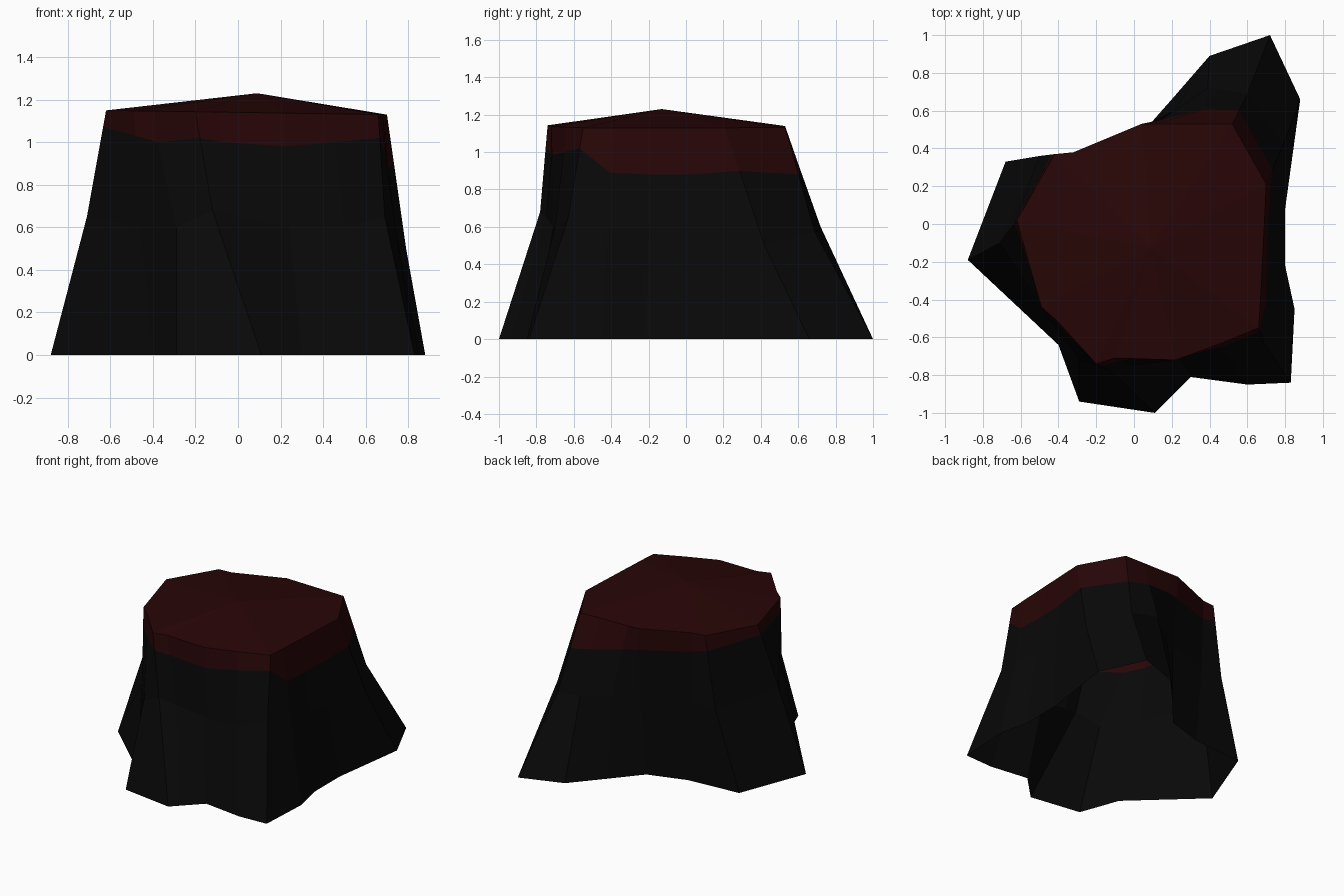
import bpy
import bmesh
from mathutils import Vector

default_cube = bpy.data.objects.get("Cube")
if default_cube:
    bpy.data.objects.remove(default_cube, do_unlink=True)


def make_material(name, colour):
    material = bpy.data.materials.new(name)
    material.use_nodes = True
    rgba = (*colour, 1.0)
    material.diffuse_color = rgba
    material.node_tree.nodes["Principled BSDF"].inputs["Base Color"].default_value = rgba
    return material


bark = make_material("charred bark", (0.0025, 0.0025, 0.0025))
wood = make_material("dark red wood", (0.021, 0.0017, 0.002))
BARK_SLOT, WOOD_SLOT = range(2)

# Bark ridges and valleys around the stump:
# foot (x, y), knee (x, y, z), rim (x, y), height where the wood band ends
RIDGES = [
    ((0.72, 1.0), (0.6, 0.69, 0.57), (0.52, 0.53), 0.88),
    ((0.4, 0.89), (0.39, 0.72, 0.6), (0.36, 0.53), 0.92),
    ((0.2, 0.66), (0.21, 0.6, 0.6), (0.12, 0.53), 0.96),
    ((0.02, 0.45), (0.05, 0.49, 0.6), (0.04, 0.53), 0.97),
    ((-0.27, 0.36), (-0.31, 0.37, 0.6), (-0.32, 0.38), 1.0),
    ((-0.68, 0.33), (-0.5, 0.36, 0.6), (-0.42, 0.37), 1.03),
    ((-0.88, -0.19), (-0.71, -0.1, 0.65), (-0.62, 0.02), 1.07),
    ((-0.4, -0.64), (-0.46, -0.5, 0.6), (-0.49, -0.44), 1.03),
    ((-0.29, -0.94), (-0.29, -0.72, 0.6), (-0.41, -0.51), 1.0),
    ((0.11, -1.0), (-0.12, -0.78, 0.68), (-0.2, -0.74), 1.02),
    ((0.17, -0.94), (0.0, -0.75, 0.65), (-0.1, -0.71), 1.0),
    ((0.3, -0.81), (0.24, -0.71, 0.6), (0.22, -0.72), 0.98),
    ((0.6, -0.85), (0.5, -0.7, 0.6), (0.44, -0.64), 1.0),
    ((0.83, -0.84), (0.69, -0.63, 0.65), (0.66, -0.55), 1.02),
    ((0.85, -0.45), (0.74, -0.42, 0.6), (0.67, -0.4), 0.89),
    ((0.8, -0.22), (0.73, -0.2, 0.6), (0.68, -0.2), 0.88),
    ((0.8, 0.08), (0.74, 0.03, 0.55), (0.69, 0.0), 0.88),
    ((0.88, 0.66), (0.79, 0.42, 0.5), (0.7, 0.21), 0.9),
]
APEX = Vector((0.09, -0.13, 1.23))


def ridge_points(foot, knee, rim, band):
    """Points of one ridge from the ground up to the rim."""
    foot = Vector((*foot, 0))
    knee = Vector(knee)
    rim = Vector((*rim, 1.14 - 0.015 * rim[0]))
    band_edge = knee.lerp(rim, (band - knee.z) / (rim.z - knee.z))
    return foot, knee, band_edge, rim


# Stump shell, open underneath, closed by a shallow peaked cap
bm = bmesh.new()
columns = [[bm.verts.new(p) for p in ridge_points(*row)] for row in RIDGES]
apex = bm.verts.new(APEX)
for here, following in zip(columns, columns[1:] + columns[:1]):
    for level in range(len(here) - 1):
        face = bm.faces.new((here[level], following[level],
                             following[level + 1], here[level + 1]))
        in_band = level == len(here) - 2
        face.material_index = WOOD_SLOT if in_band else BARK_SLOT
    cap_face = bm.faces.new((here[-1], following[-1], apex))
    cap_face.material_index = WOOD_SLOT

mesh = bpy.data.meshes.new("tree_stump")
bm.to_mesh(mesh)
bm.free()
mesh.materials.append(bark)
mesh.materials.append(wood)
stump = bpy.data.objects.new("tree_stump", mesh)
bpy.context.scene.collection.objects.link(stump)
